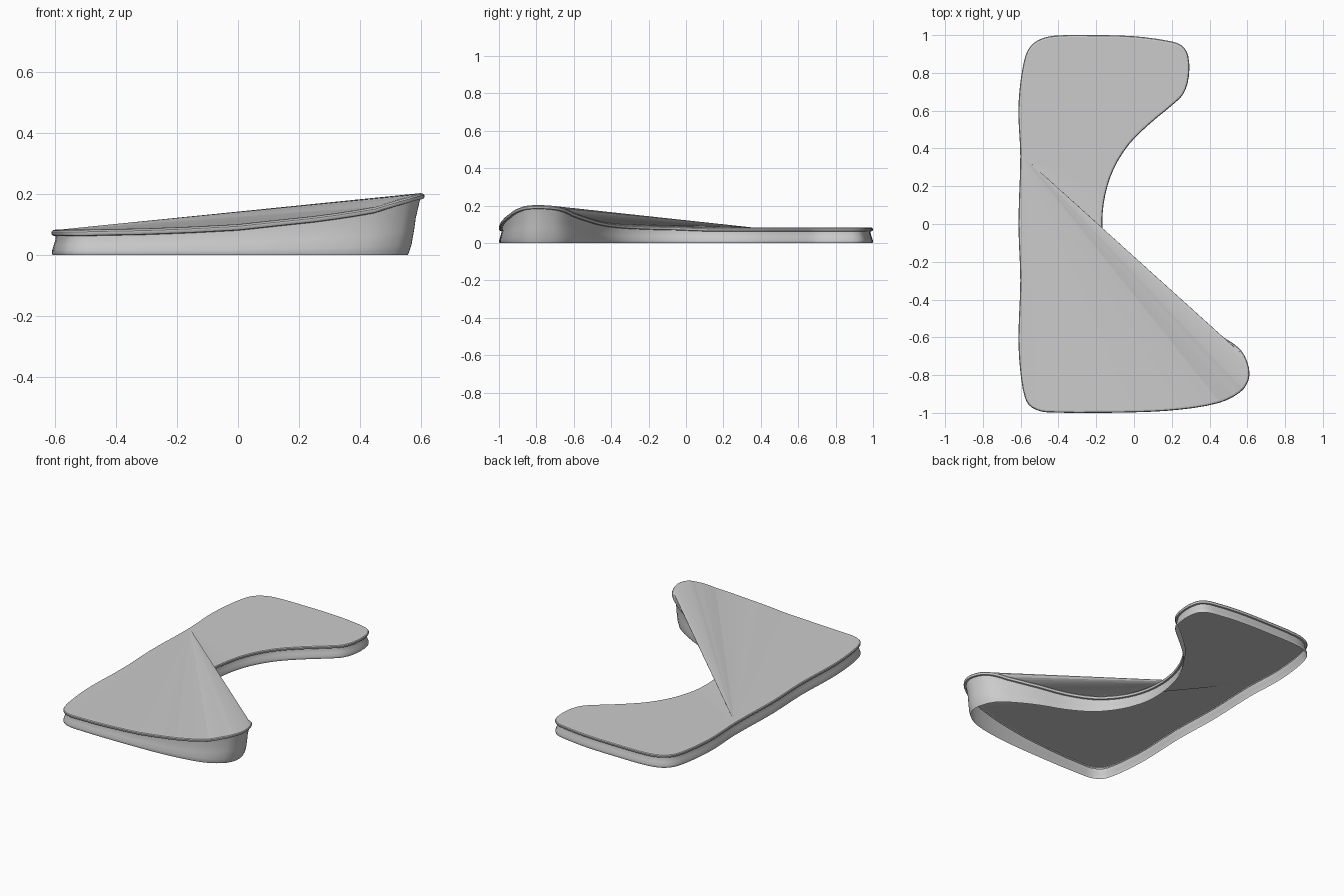
import bpy, bmesh
from mathutils import Vector

if "Cube" in bpy.data.objects:
    bpy.data.objects.remove(bpy.data.objects["Cube"])

# Plan outline, counter-clockwise from the middle of the left edge
OUTLINE = [(-.6, .36), (-.61, 0), (-.6, -.3), (-.61, -.6), (-.6, -.78), (-.575, -.92),
           (-.54, -.97), (-.46, -.995), (0, -.995), (.25, -.98), (.45, -.945),
           (.56, -.89), (.603, -.83), (.606, -.76), (.565, -.67), (.47, -.6),
           (.31, -.52), (.15, -.46), (0, -.37), (-.1, -.25), (-.155, -.12), (-.17, 0),
           (-.155, .15), (-.11, .29), (-.03, .42), (.08, .53), (.2, .63), (.26, .69),
           (.288, .78), (.285, .89), (.25, .945), (.17, .97), (0, .992), (-.2, .998),
           (-.42, .995), (-.51, .97), (-.56, .92), (-.585, .84), (-.605, .7), (-.61, .57)]
# Rim height against x on the raised front lobe
HEIGHTS = [(-.7, .083), (-.25, .084), (0, .102), (.2, .123), (.4, .146), (.5, .173),
           (.56, .195), (.61, .204)]
SUB = 3


def smooth_loop(points):
    """Closed smooth curve through the points."""
    p = [Vector(q) for q in points]
    n, out = len(p), []
    for i in range(n):
        a, b, c, d = p[i - 1], p[i], p[(i + 1) % n], p[(i + 2) % n]
        # tangents limited by segment length avoid overshoot at corners
        length = (c - b).length
        t0 = (c - a).normalized() * length
        t1 = (d - b).normalized() * length
        for k in range(SUB):
            t = k / SUB
            out.append(b * (2*t**3 - 3*t*t + 1) + t0 * (t**3 - 2*t*t + t)
                       + c * (3*t*t - 2*t**3) + t1 * (t**3 - t*t))
    return out


def rim_height(p):
    if p.y > 0:
        return .083
    for (x0, z0), (x1, z1) in zip(HEIGHTS, HEIGHTS[1:]):
        if p.x <= x1:
            return z0 + (z1 - z0) * (p.x - x0) / (x1 - x0)
    return HEIGHTS[-1][1]


loop = smooth_loop(OUTLINE)
N = len(loop)
heights = [rim_height(p) for p in loop]
for _ in range(3):
    heights = [(heights[i - 1] + 2 * heights[i] + heights[(i + 1) % N]) / 4 for i in range(N)]
normals = []
for i in range(N):
    t = (loop[(i + 1) % N] - loop[i - 1]).normalized()
    normals.append(Vector((t.y, -t.x)))


def ring(bm, offset, frac, dz):
    """Outline ring, offset sideways, at frac of the rim height plus dz."""
    verts = []
    for p, n, h in zip(loop, normals, heights):
        q = p + n * offset
        lean = .05 * max(0, (h - .083) / .12) * (1 - frac) ** 1.3
        verts.append(bm.verts.new((q.x - lean, q.y, h * frac + dz)))
    return verts


def skin(bm, rings):
    for a, b in zip(rings, rings[1:]):
        for i in range(N):
            j = (i + 1) % N
            bm.faces.new((a[i], a[j], b[j], b[i]))


def finish(bm, name):
    mesh = bpy.data.meshes.new(name)
    bm.to_mesh(mesh)
    bm.free()
    obj = bpy.data.objects.new(name, mesh)
    bpy.context.collection.objects.link(obj)
    bpy.context.view_layer.objects.active = obj
    obj.select_set(True)
    bpy.ops.object.shade_smooth_by_angle(angle=.6)
    obj.select_set(False)
    return obj


# Side wall: pinched under the rim, open underneath
bm = bmesh.new()
skin(bm, [ring(bm, *r) for r in [(-.002, 0, 0), (0, 0, .005), (0, .15, .002), (-.006, .4, 0),
                                 (-.011, .6, 0), (-.012, 1, -.021)]])
finish(bm, "side_wall")

# Top: rounded rim bead and a taut sheet fanned from the left edge,
# which bridges the front hollow with a straight fold
bm = bmesh.new()
rings = [ring(bm, *r) for r in [(-.012, 1, -.021), (-.002, 1, -.019), (.002, 1, -.013),
                                (.002, 1, -.007), (-.002, 1, -.002), (-.01, 1, 0)]]
skin(bm, rings)
top = rings[-1]
for i in range(1, N - 1):
    bm.faces.new((top[0], top[i], top[i + 1]))
sheet = finish(bm, "top_sheet")
for face in sheet.data.polygons:
    if len(face.vertices) == 3:
        face.use_smooth = False
